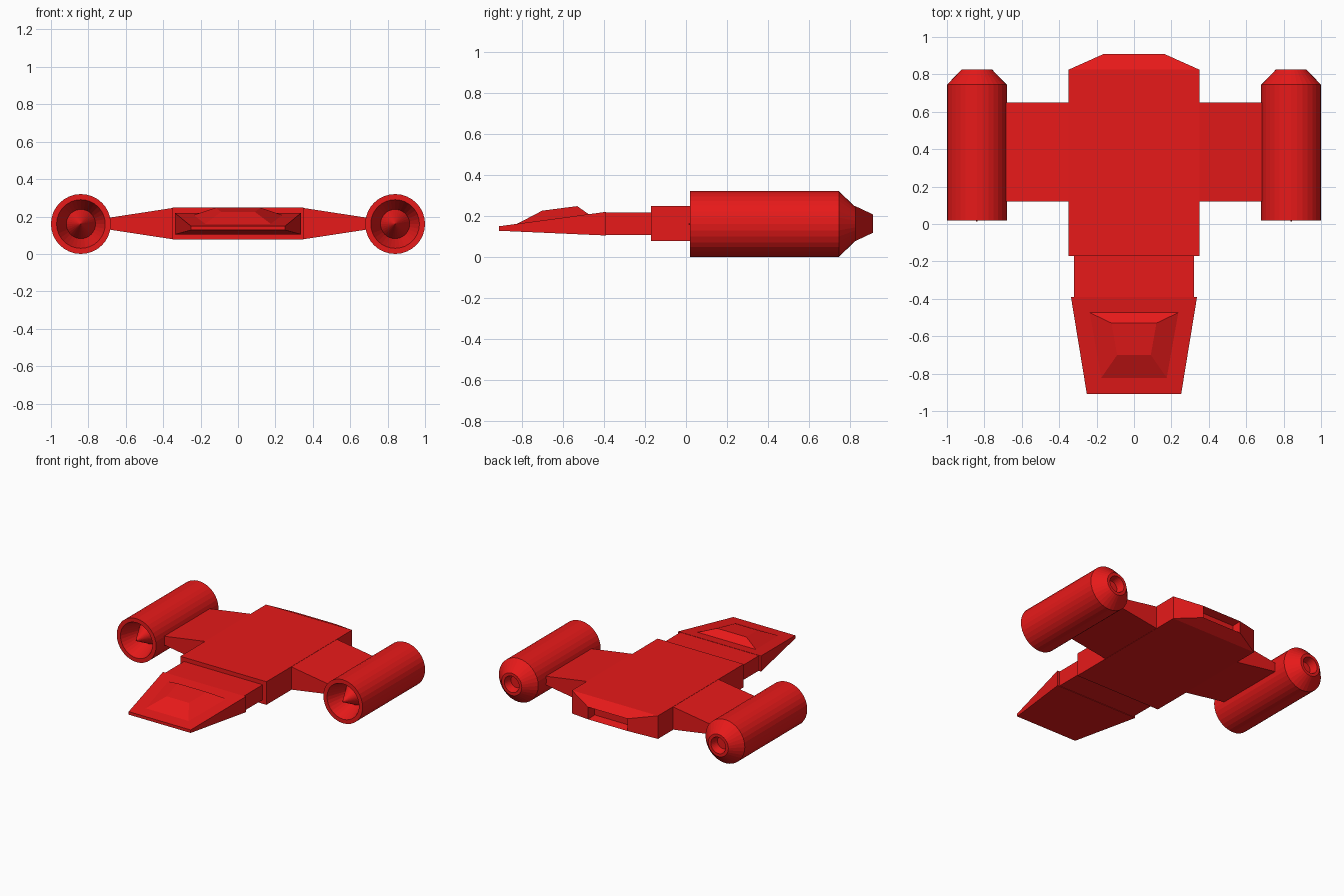
import bpy, bmesh, math
from mathutils import Vector

if "Cube" in bpy.data.objects:
    bpy.data.objects.remove(bpy.data.objects["Cube"])

red = bpy.data.materials.new("red")
red.diffuse_color = (0.8, 0.01, 0.01, 1)
red.use_nodes = True
red.node_tree.nodes["Principled BSDF"].inputs["Base Color"].default_value = red.diffuse_color


def finish(name, bm):
    bmesh.ops.recalc_face_normals(bm, faces=bm.faces[:])
    mesh = bpy.data.meshes.new(name)
    bm.to_mesh(mesh)
    bm.free()
    mesh.materials.append(red)
    obj = bpy.data.objects.new(name, mesh)
    bpy.context.collection.objects.link(obj)
    return obj


def loft(name, sections, recess=None):
    """Symmetric rectangular sections along y: (y, half width, z low, z high)."""
    bm = bmesh.new()
    rings = [[bm.verts.new(p) for p in ((-w, y, a), (w, y, a), (w, y, b), (-w, y, b))]
             for y, w, a, b in sections]
    for r, s in zip(rings, rings[1:]):
        for i in range(4):
            j = (i + 1) % 4
            bm.faces.new((r[i], r[j], s[j], s[i]))
    bm.faces.new(rings[0])
    end = bm.faces.new(rings[-1])
    if recess:
        bmesh.ops.recalc_face_normals(bm, faces=bm.faces[:])
        bmesh.ops.inset_region(bm, faces=[end], thickness=recess[0])
        bmesh.ops.translate(bm, verts=end.verts[:], vec=(0, -recess[1], 0))
    return finish(name, bm)


def lathe(name, profile, centre, sides=32):
    """Spin (radius, y) points around a lengthwise axis."""
    bm = bmesh.new()
    rings = []
    for r, y in profile:
        n = 1 if r == 0 else sides
        rings.append([bm.verts.new(Vector(centre) + Vector((
            r * math.cos(math.tau * i / sides), y, r * math.sin(math.tau * i / sides))))
            for i in range(n)])
    for a, b in zip(rings, rings[1:]):
        for i in range(sides):
            j = (i + 1) % sides
            quad = [a[i % len(a)], a[j % len(a)], b[j % len(b)], b[i % len(b)]]
            bm.faces.new(list(dict.fromkeys(quad)))
    return finish(name, bm)


# Main hull with a tapered, recessed stern
loft("hull", [(-0.17, 0.35, 0.08, 0.25), (0.825, 0.35, 0.08, 0.25),
              (0.91, 0.16, 0.12, 0.21)], recess=(0.018, 0.06))

# Neck and wedge-shaped nose
loft("neck", [(-0.40, 0.32, 0.11, 0.22), (-0.16, 0.32, 0.11, 0.22)])
loft("nose", [(-0.91, 0.252, 0.13, 0.152), (-0.39, 0.337, 0.107, 0.222)])

# Faceted canopy on the sloping nose
bm = bmesh.new()
base = [bm.verts.new(p) for p in ((-0.18, -0.83, 0.16), (0.18, -0.83, 0.16),
                                  (0.245, -0.47, 0.208), (-0.245, -0.47, 0.208))]
roof = [bm.verts.new(p) for p in ((-0.09, -0.70, 0.228), (0.09, -0.70, 0.228),
                                  (0.12, -0.53, 0.25), (-0.12, -0.53, 0.25))]
bm.faces.new(base)
bm.faces.new(roof)
for i in range(4):
    j = (i + 1) % 4
    bm.faces.new((base[i], base[j], roof[j], roof[i]))
finish("canopy", bm)

# Intake, spike, casing and exhaust in one closed engine profile
engine = [(0, 0.01), (0.078, 0.16), (0.13, 0.02), (0.16, 0.02), (0.16, 0.745),
          (0.082, 0.825), (0.06, 0.825), (0.045, 0.77), (0, 0.77)]

for side, label in ((-1, "left"), (1, "right")):
    lathe(label + "_engine", engine, (side * 0.84, 0, 0.163))
    # Tapered wing strut between hull and engine
    bm = bmesh.new()
    ends = [[bm.verts.new((side * x, y, z)) for x, z in
             ((0.34, 0.08), (0.34, 0.25), (0.70, 0.195), (0.70, 0.135))]
            for y in (0.12, 0.65)]
    for e in ends:
        bm.faces.new(e)
    for i in range(4):
        j = (i + 1) % 4
        bm.faces.new((ends[0][i], ends[0][j], ends[1][j], ends[1][i]))
    finish(label + "_wing", bm)

# Stand the lowest point exactly on the ground
for obj in bpy.data.objects:
    obj.location.z -= 0.003
